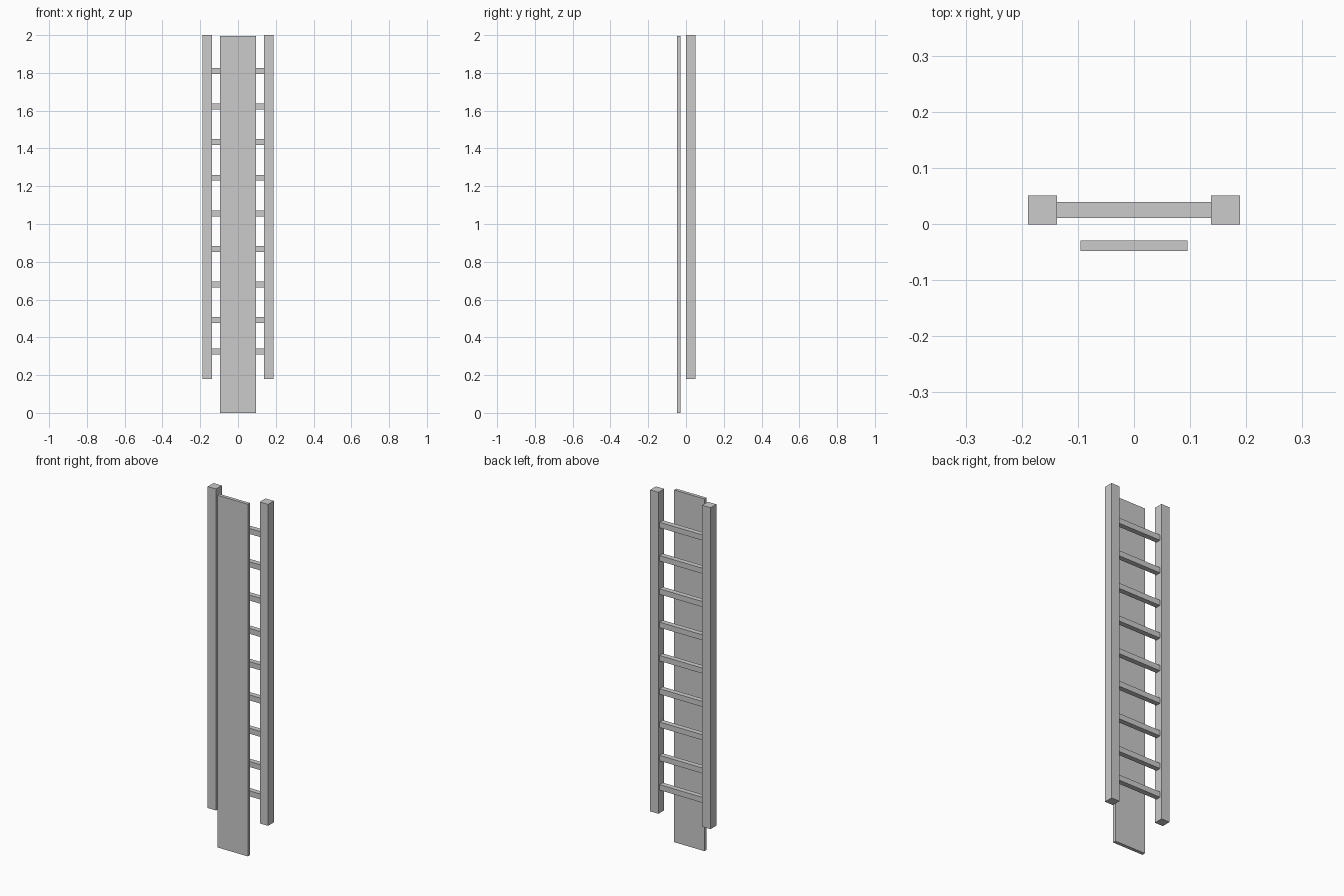
import bpy

if "Cube" in bpy.data.objects:
    bpy.data.objects.remove(bpy.data.objects["Cube"])


def box(name, x, y, z):
    """Box from (min, max) ranges on each axis."""
    ranges = (x, y, z)
    bpy.ops.mesh.primitive_cube_add(size=1, location=[(a + b) / 2 for a, b in ranges])
    ob = bpy.context.object
    ob.name = name
    ob.scale = [b - a for a, b in ranges]
    bpy.ops.object.transform_apply(location=False, rotation=False, scale=True)
    return ob


# Long thin board standing in front of the ladder
box("front_board", (-0.0955, 0.0955), (-0.0485, -0.0295), (0, 1.994))

# Two square side rails
box("left_rail", (-0.189, -0.137), (-0.001, 0.0505), (0.18, 2.0))
box("right_rail", (0.137, 0.189), (-0.001, 0.0505), (0.18, 2.0))

# Nine rungs spanning the rails; the lowest gap is a little shorter
heights = [0.325] + [0.491 + 0.1885 * i for i in range(8)]
for i, h in enumerate(heights):
    box(f"rung_{i + 1}", (-0.137, 0.137), (0.0105, 0.0395), (h - 0.0155, h + 0.0155))
